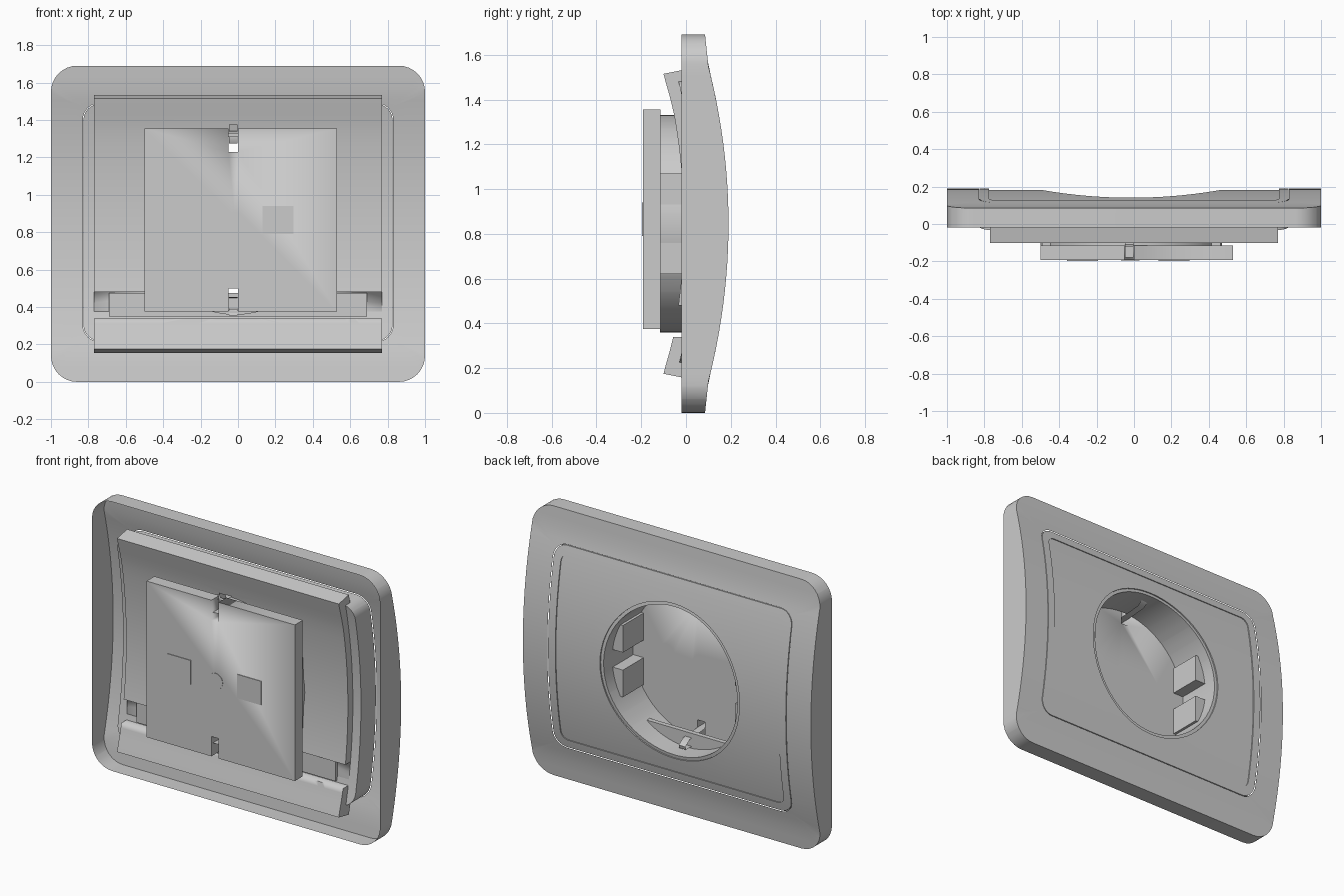
import bpy, bmesh, math
from mathutils import Vector

if "Cube" in bpy.data.objects:
    bpy.data.objects.remove(bpy.data.objects["Cube"])

ZC = 0.845          # height of the middle of the plate
HX = -0.015         # socket hole centre in x


def face_y(z):
    """Bowed outline of the front of the plate."""
    t = abs(z - ZC)
    return 0.19 - 0.09 * (t / 0.705) ** 2 if t < 0.705 else 0.10 - 0.107 * (t - 0.705)


def rounded(hx, z0, z1, r, n=8):
    pts = []
    for cx, cz, a in ((hx - r, z1 - r, 0), (-hx + r, z1 - r, 90),
                      (-hx + r, z0 + r, 180), (hx - r, z0 + r, 270)):
        for i in range(n + 1):
            b = math.radians(a + 90 * i / n)
            pts.append((cx + r * math.cos(b), cz + r * math.sin(b)))
    return pts


def rect(x0, x1, z0, z1):
    return [(x1, z1), (x0, z1), (x0, z0), (x1, z0)]


def circle(r, n=64):
    return [(HX + r * math.cos(math.tau * i / n), ZC + r * math.sin(math.tau * i / n))
            for i in range(n)]


def finish(name, bm, angle=30):
    bmesh.ops.recalc_face_normals(bm, faces=bm.faces)
    me = bpy.data.meshes.new(name)
    bm.to_mesh(me)
    bm.free()
    ob = bpy.data.objects.new(name, me)
    bpy.context.collection.objects.link(ob)
    bpy.ops.object.select_all(action='DESELECT')
    bpy.context.view_layer.objects.active = ob
    ob.select_set(True)
    bpy.ops.object.shade_smooth_by_angle(angle=math.radians(angle))
    return ob


def bowed(name, outer, inner, d0, d1=None, flat_back=None, tilt=0.0, skirt=None):
    """Bowed ring plate between depths d0 and d1 behind the front surface."""
    bm = bmesh.new()
    for loop in (outer, inner):
        vs = [bm.verts.new((x, -d0, z)) for x, z in loop]
        for i in range(len(vs)):
            bm.edges.new((vs[i - 1], vs[i]))
    bmesh.ops.triangle_fill(bm, use_beauty=True, edges=bm.edges[:])
    if d1 is not None:
        ext = bmesh.ops.extrude_face_region(bm, geom=bm.faces[:], use_keep_orig=True)
        for v in ext['geom']:
            if isinstance(v, bmesh.types.BMVert):
                v.co.y = -d1
    for i in range(1, 28):
        bmesh.ops.bisect_plane(bm, geom=bm.verts[:] + bm.edges[:] + bm.faces[:], dist=1e-5,
                               plane_co=(0, 0, 1.69 * i / 28), plane_no=(0, 0, 1))
    for v in bm.verts:
        d, z = -v.co.y, v.co.z
        t = z - ZC
        if flat_back is not None and abs(d - d1) < 1e-4:
            v.co.y = flat_back
        else:
            v.co.y = face_y(z) - d
        k = min(max((abs(t) - 0.49) / 0.2, 0), 1)
        v.co.z -= math.copysign(tilt * k * d, t)
    if skirt is not None:
        edges = [e for e in bm.edges if e.is_boundary and
                 all(abs(v.co.x) > 0.84 or abs(v.co.z - ZC) > 0.66 for v in e.verts)]
        ext = bmesh.ops.extrude_edge_only(bm, edges=edges)
        for v in ext['geom']:
            if isinstance(v, bmesh.types.BMVert):
                v.co.y = skirt
    return finish(name, bm)


def box(name, x0, x1, y0, y1, z0, z1):
    bm = bmesh.new()
    bmesh.ops.create_cube(bm, size=1)
    for v in bm.verts:
        v.co = Vector(((x0 + x1) / 2 + v.co.x * (x1 - x0), (y0 + y1) / 2 + v.co.y * (y1 - y0),
                       (z0 + z1) / 2 + v.co.z * (z1 - z0)))
    return finish(name, bm)


def rod(name, x, z, r, y0, y1):
    bm = bmesh.new()
    bmesh.ops.create_cone(bm, cap_ends=True, segments=24, radius1=r, radius2=r, depth=y1 - y0)
    for v in bm.verts:
        v.co = Vector((x + v.co.x, (y0 + y1) / 2 + v.co.z, z + v.co.y))
    return finish(name, bm)


def cut(ob, *cutters):
    for c in cutters:
        m = ob.modifiers.new("cut", 'BOOLEAN')
        m.operation, m.solver, m.object = 'DIFFERENCE', 'EXACT', c
        bpy.context.view_layer.objects.active = ob
        bpy.ops.object.modifier_apply(modifier=m.name)
        bpy.data.objects.remove(c)


def strip(name, x0, x1, path, th):
    """Bent sheet strip following a (y, z) path."""
    bm = bmesh.new()
    rows = [[bm.verts.new((x, y, z)) for x in (x0, x1)] for y, z in path]
    for a, b in zip(rows, rows[1:]):
        bm.faces.new((a[0], a[1], b[1], b[0]))
    bmesh.ops.solidify(bm, geom=bm.faces[:], thickness=th)
    return finish(name, bm)


# outer frame: open-backed bowed shell with straight side walls
bowed("outer_frame", rounded(1.0, 0, 1.69, 0.14), rounded(0.83, 0.215, 1.49, 0.09),
      0.0, skirt=-0.02)

# cover panel with raised rim
bowed("panel_rim", rounded(0.825, 0.22, 1.485, 0.085), rounded(0.775, 0.27, 1.435, 0.05),
      0.001, 0.03)
bowed("cover_panel", rounded(0.826, 0.219, 1.486, 0.086), circle(0.485), 0.007, 0.15)

# rear carrier with a long slot near the bottom
carrier = bowed("rear_carrier", rect(-0.77, 0.77, ZC - 0.71, ZC + 0.71), circle(0.485),
                0.10, 0.20, tilt=0.2)
cut(carrier, box("slot_cutter", -0.9, 0.9, -0.3, 0.0, 0.34, 0.48))
box("slot_bar", -0.69, 0.69, -0.02, 0.01, 0.35, 0.475)

# round socket well
bowed("socket_well", circle(0.486), circle(0.465), 0.015, 0.2, flat_back=-0.116)

# square base with pin holes and clip notches
base = box("socket_base", -0.50, 0.53, -0.193, -0.115, 0.375, 1.355)
PINS = (-0.275, 0.215)
cut(base, *[rod("pin_cutter", x, 0.865, 0.055, -0.18, 0) for x in PINS],
    rod("screw_cutter", -0.02, 0.855, 0.055, -0.3, 0),
    box("notch_cutter", -0.05, 0.0, -0.3, 0.1, 1.23, 1.4),
    box("notch_cutter", -0.05, 0.0, -0.3, 0.1, 0.3, 0.50))
for i, x in enumerate(PINS):
    box(f"pin_contact_{i}", x - 0.083, x + 0.083, -0.197, -0.185, 0.79, 0.94)

# centre screw with slotted head
screw = rod("centre_screw", -0.02, 0.855, 0.05, -0.196, -0.12)
cut(screw, box("screw_slot_cutter", -0.03, -0.01, -0.135, 0, 0.7, 1.0))

# guide ribs on both sides of the well
for side in (-1, 1):
    for z0 in (0.62, 0.90):
        a, b = sorted((HX + side * 0.39, HX + side * 0.478))
        box(f"guide_rib_{'left' if side < 0 else 'right'}_{z0:.2f}",
            a, b, -0.115, 0.09, z0, z0 + 0.17)

# earth clips, mirrored top and bottom
CLIP = [(-0.18, 0.455), (-0.11, 0.455), (0.03, 0.445), (0.075, 0.415), (0.07, 0.395),
        (-0.11, 0.39), (-0.12, 0.355)]
for nm, s in (("bottom", 1), ("top", -1)):
    pts = [(y, z if s > 0 else 2 * 0.865 - z) for y, z in CLIP]
    strip(f"earth_clip_{nm}", -0.048, -0.002, pts, 0.008)
